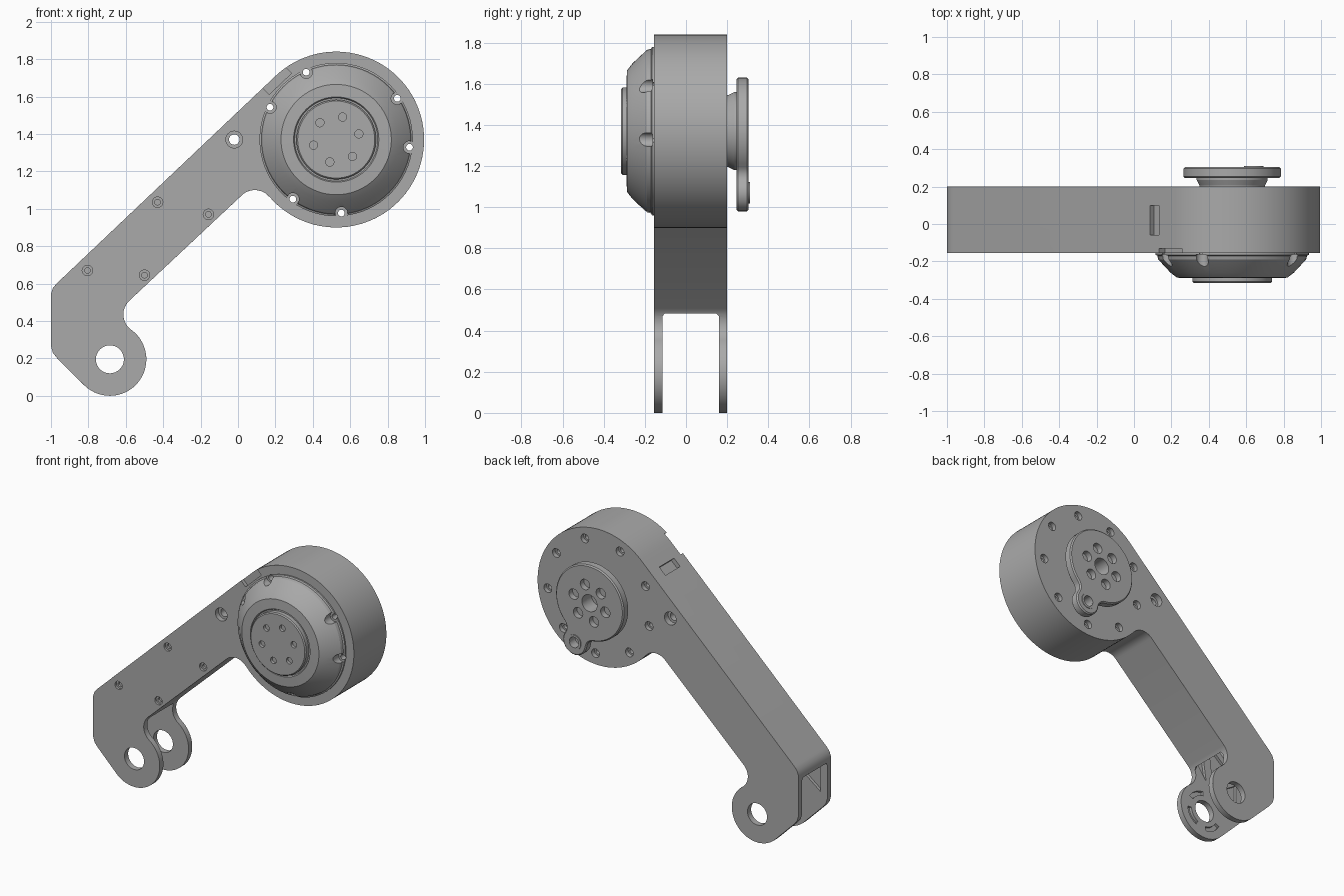
import bpy, bmesh, math
from mathutils import Vector, Matrix

if "Cube" in bpy.data.objects:
    bpy.data.objects.remove(bpy.data.objects["Cube"])

grey = bpy.data.materials.new("plain_grey")
grey.use_nodes = True
grey.diffuse_color = (0.4, 0.4, 0.4, 1)
grey.node_tree.nodes["Principled BSDF"].inputs["Base Color"].default_value = (0.4, 0.4, 0.4, 1)

HUB = Vector((0.525, 1.37))      # joint centre (x, z)
EYE = Vector((-0.685, 0.195))    # clevis centre
TILT = 43.5                      # arm slope in degrees
FRONT, BACK = -0.155, 0.2


def make(name, bm):
    bmesh.ops.remove_doubles(bm, verts=bm.verts, dist=1e-5)
    bmesh.ops.recalc_face_normals(bm, faces=bm.faces)
    mesh = bpy.data.meshes.new(name)
    bm.to_mesh(mesh)
    bm.free()
    mesh.materials.append(grey)
    ob = bpy.data.objects.new(name, mesh)
    bpy.context.collection.objects.link(ob)
    return ob


def polar(c, r, deg):
    a = math.radians(deg)
    return Vector((c[0] + r * math.cos(a), c[1] + r * math.sin(a)))


def arc(c, r, a0, a1, n):
    return [polar(c, r, a0 + (a1 - a0) * i / n) for i in range(n + 1)]


def prism(name, outline, y0, y1):
    bm = bmesh.new()
    face = bm.faces.new([bm.verts.new((p[0], y0, p[1])) for p in outline])
    ext = bmesh.ops.extrude_face_region(bm, geom=[face])
    moved = [v for v in ext["geom"] if isinstance(v, bmesh.types.BMVert)]
    bmesh.ops.translate(bm, verts=moved, vec=(0, y1 - y0, 0))
    return make(name, bm)


def lathe(name, c, profile, n=24):
    """Turn (radius, y) points around the y axis through c."""
    bm = bmesh.new()
    pts = [bm.verts.new((c[0] + r, y, c[1])) for r, y in profile]
    edges = [bm.edges.new(e) for e in zip(pts, pts[1:])]
    bmesh.ops.spin(bm, geom=pts + edges, cent=(c[0], 0, c[1]), axis=(0, 1, 0),
                   angle=math.tau, steps=n)
    return make(name, bm)


def rod(c, r, y0, y1, n=24):
    return lathe("cutter", c, [(0, y0), (r, y0), (r, y1), (0, y1)], n)


def box(c, y0, y1, length, depth):
    """Cutter aligned with the arm."""
    bm = bmesh.new()
    m = (Matrix.Translation((c[0], (y0 + y1) / 2, c[1]))
         @ Matrix.Rotation(math.radians(-TILT), 4, 'Y')
         @ Matrix.Diagonal((length, y1 - y0, depth, 1)))
    bmesh.ops.create_cube(bm, size=1, matrix=m)
    return make("cutter", bm)


def apply(ob, mod):
    bpy.context.view_layer.objects.active = ob
    bpy.ops.object.modifier_apply(modifier=mod.name)


def bevel(ob, width):
    mod = ob.modifiers.new("chamfer", 'BEVEL')
    mod.width, mod.segments = width, 1
    mod.limit_method, mod.angle_limit = 'ANGLE', math.radians(60)
    apply(ob, mod)


def cut(ob, *cutters):
    for c in cutters:
        c.hide_render = True
        mod = ob.modifiers.new("cut", 'BOOLEAN')
        mod.operation, mod.solver, mod.object = 'DIFFERENCE', 'EXACT', c
        apply(ob, mod)
        bpy.data.objects.remove(c)


def smooth(ob):
    bpy.ops.object.select_all(action='DESELECT')
    ob.select_set(True)
    bpy.context.view_layer.objects.active = ob
    bpy.ops.object.shade_smooth_by_angle(angle=math.radians(25))


# Arm body: joint disc, filleted underside, clevis lobe
outline = arc(HUB, 0.47, 90 + TILT, -139.6, 72)
outline += arc((0.09, 1.0), 0.1, 40.4, 90 + TILT, 12)
outline += arc((-0.513, 0.435), 0.1, 90 + TILT, 234.4, 12)
outline += arc(EYE, 0.195, 54.4, -135, 30)
outline += [(-0.965, 0.199), (-0.99, 0.23), (-1, 0.265), (-1, 0.545), (-0.99, 0.575), (-0.97, 0.6)]
arm = prism("arm_body", outline, FRONT, BACK)
bevel(arm, 0.038)

# Hollow lower arm, open at the end so two clevis plates remain
cavity = prism("cutter", [(-1.1, 0.42), (-0.38, 1.1), (-0.2, 0.925), (-0.62, 0.526),
                          (-0.58, 0.44), (-0.4, 0.44), (-0.4, -0.1), (-1.1, -0.1)], -0.115, 0.16)
bevel(cavity, 0.012)
cut(arm, cavity, rod(EYE, 0.075, -1, 1, 32))

# Lightening pockets inside the front plate
for a in (-150, -60, 30):
    ring = arc(EYE, 0.11, a, a + 55, 8) + arc(EYE, 0.14, a + 55, a, 8)
    cut(arm, prism("cutter", ring, -0.135, -0.1))
for tri in ([(-0.95, 0.3), (-0.95, 0.48), (-0.82, 0.4)],
            [(-0.9, 0.55), (-0.72, 0.7), (-0.75, 0.46)],
            [(-0.7, 0.42), (-0.66, 0.68), (-0.63, 0.52)]):
    cut(arm, prism("cutter", tri, -0.135, -0.1))

# Screw recesses on the arm face, and the bolt hole right through
for p in ((-0.43, 1.035), (-0.805, 0.67), (-0.158, 0.97), (-0.5, 0.645)):
    cut(arm, lathe("cutter", p, [(0, -0.3), (0.028, -0.3), (0.028, -0.14),
                                 (0.015, -0.14), (0.015, -0.125), (0, -0.125)]))
cut(arm, lathe("cutter", (-0.02, 1.37), [(0, -0.3), (0.045, -0.3), (0.045, -0.12), (0.028, -0.12),
                                         (0.028, 0.16), (0.045, 0.16), (0.045, 0.3), (0, 0.3)]))

# Cable slot on the top edge and notch in the front rim
cut(arm, box((0.11, 1.625), -0.06, 0.1, 0.065, 0.06))
cut(arm, box((0.195, 1.7), -0.3, -0.13, 0.165, 0.09))

# Domed motor cover
cover = lathe("motor_cover", HUB, [(0, -0.13), (0.41, -0.13), (0.41, -0.165), (0.4, -0.17), (0.395, -0.19),
                                   (0.33, -0.26), (0.295, -0.287), (0.228, -0.29), (0.222, -0.28), (0, -0.28)], 72)

# Nine case screws: six run through the cover, three are rear only
for k in range(9):
    p = polar(HUB, 0.394, 34 + 40 * k)
    if k in (1, 4, 7):
        cut(arm, lathe("cutter", p, [(0, 0.1), (0.018, 0.1), (0.018, 0.17),
                                     (0.03, 0.17), (0.03, 0.3), (0, 0.3)]))
    else:
        for part in (arm, cover):
            cut(part, lathe("cutter", p, [(0, -0.4), (0.033, -0.4), (0.033, -0.162), (0.018, -0.162),
                                          (0.018, 0.17), (0.03, 0.17), (0.03, 0.3), (0, 0.3)]))

# Front hub plate with six small holes
front_hub = lathe("front_hub", HUB, [(0, -0.27), (0.213, -0.27), (0.213, -0.308),
                                     (0.206, -0.315), (0, -0.315)], 64)
cut(front_hub, *[rod(polar(HUB, 0.125, 14 + 60 * k), 0.022, -0.4, -0.295) for k in range(6)])

# Rear neck and output flange with a side lobe
neck = lathe("output_neck", HUB, [(0, 0.18), (0.175, 0.18), (0.175, 0.205), (0.19, 0.235),
                                  (0.19, 0.25), (0, 0.25)], 64)
LOBE = Vector((0.64, 1.07))
R, r, f = 0.26, 0.09, 0.06
axis = LOBE - HUB
d, th = axis.length, math.degrees(math.atan2(axis.y, axis.x))
al = math.degrees(math.acos((d * d + (R + f) ** 2 - (r + f) ** 2) / (2 * d * (R + f))))
be = math.degrees(math.acos((d * d + (r + f) ** 2 - (R + f) ** 2) / (2 * d * (r + f))))
shape = arc(HUB, R, th + al, th + 360 - al, 60)
shape += arc(polar(HUB, R + f, th - al), f, th + 180 - al, th + be, 6)[1:]
shape += arc(LOBE, r, th - 180 + be, th + 180 - be, 20)[1:]
shape += arc(polar(HUB, R + f, th + al), f, th - be, th - 180 + al, 6)[1:-1]
flange = prism("output_flange", shape, 0.245, 0.305)
bevel(flange, 0.008)
boss = lathe("lobe_boss", LOBE, [(0.036, 0.3), (0.052, 0.3), (0.052, 0.31), (0.036, 0.31), (0.036, 0.3)], 32)
cut(flange, rod(HUB, 0.058, 0.22, 0.4, 32), rod(LOBE, 0.036, 0.2, 0.4))
cut(neck, rod(HUB, 0.058, 0.2, 0.4, 32))
for k in range(6):
    p = polar(HUB, 0.125, 14 + 60 * k)
    cut(flange, rod(p, 0.036, 0.265, 0.4))

for ob in (arm, cover, front_hub, neck, flange, boss):
    smooth(ob)
